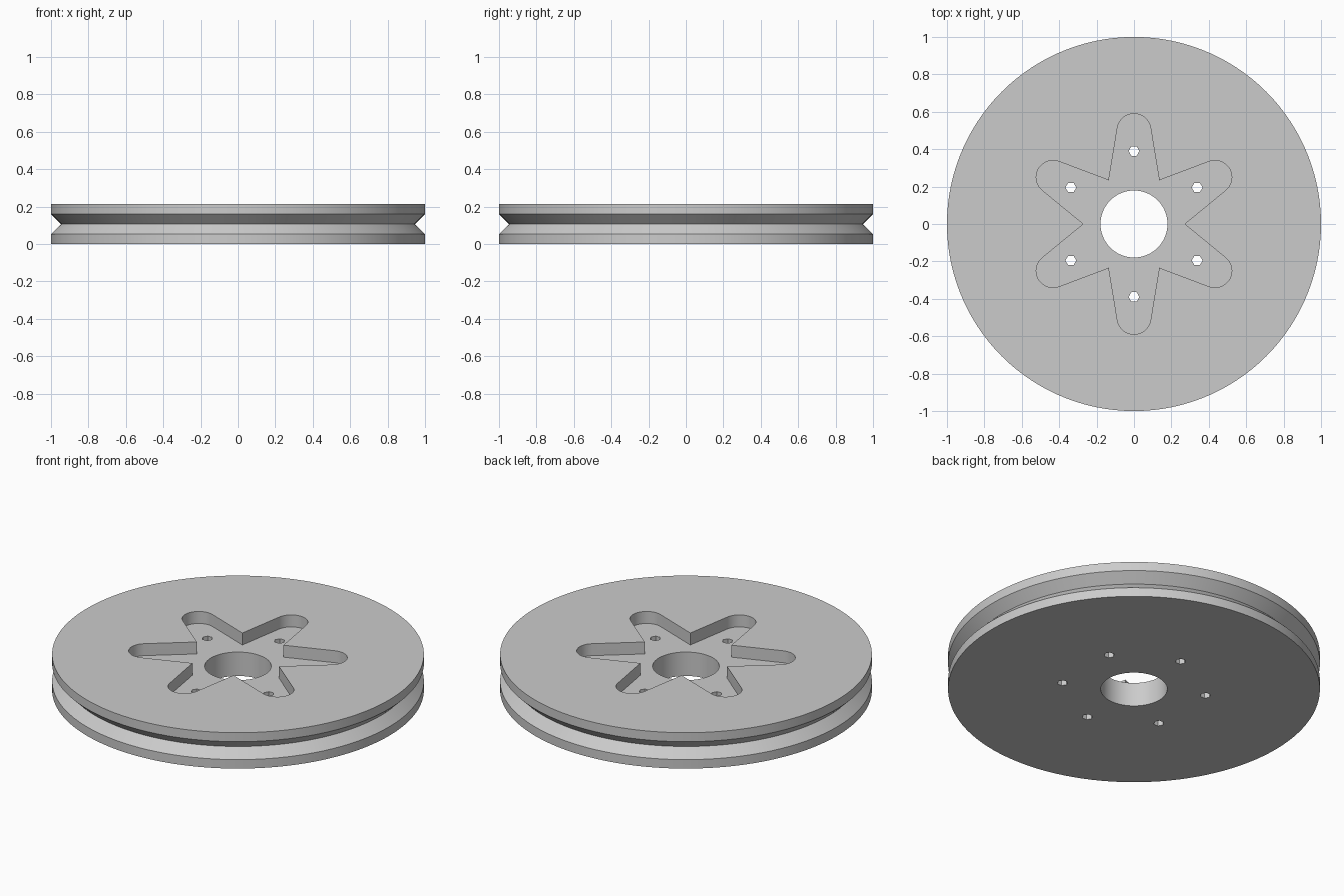
import bpy, bmesh, math
from math import sin, cos, pi, radians
from mathutils import Vector

if "Cube" in bpy.data.objects:
    bpy.data.objects.remove(bpy.data.objects["Cube"])

HEIGHT = 0.213
FLOOR = HEIGHT * 2 / 3          # floor of the star pocket
GROOVE = HEIGHT / 4             # depth and half width of the rim groove
ARMS = 6

grey = bpy.data.materials.new("plain_grey")
grey.use_nodes = True
grey.diffuse_color = (0.6, 0.6, 0.6, 1)
grey.node_tree.nodes["Principled BSDF"].inputs["Base Color"].default_value = grey.diffuse_color


def finish(name, bm):
    bmesh.ops.recalc_face_normals(bm, faces=bm.faces)
    mesh = bpy.data.meshes.new(name)
    bm.to_mesh(mesh)
    bm.free()
    mesh.materials.append(grey)
    obj = bpy.data.objects.new(name, mesh)
    bpy.context.collection.objects.link(obj)
    return obj


def prism(name, outline, z0, z1):
    bm = bmesh.new()
    base = bm.faces.new([bm.verts.new((x, y, z0)) for x, y in outline])
    top = bmesh.ops.extrude_face_region(bm, geom=[base])["geom"]
    verts = [v for v in top if isinstance(v, bmesh.types.BMVert)]
    bmesh.ops.translate(bm, verts=verts, vec=(0, 0, z1 - z0))
    return finish(name, bm)


def circle(radius, sides, cx=0, cy=0):
    return [(cx + radius * cos(2 * pi * i / sides), cy + radius * sin(2 * pi * i / sides))
            for i in range(sides)]


def lathe(name, profile, sides):
    # closed ring swept round z
    bm = bmesh.new()
    rings = [[bm.verts.new((r * x, r * y, z)) for r, z in profile] for x, y in circle(1, sides)]
    n = len(profile)
    for i, a in enumerate(rings):
        b = rings[(i + 1) % sides]
        for j in range(n):
            k = (j + 1) % n
            bm.faces.new((a[j], b[j], b[k], a[k]))
    return finish(name, bm)


def star_outline(inner=0.27, centre=0.5, tip=0.09, steps=16):
    # tapered arms with round tips, tangent to the arm sides
    corner = Vector((inner * cos(pi / 3), inner * sin(pi / 3)))
    to_corner = corner - Vector((0, centre))
    start = math.atan2(to_corner.y, to_corner.x) + math.acos(tip / to_corner.length)
    arm = [corner] + [
        Vector((tip * cos(a), centre + tip * sin(a)))
        for a in (start + (pi - 2 * start) * i / steps for i in range(steps + 1))]
    points = []
    for n in range(ARMS):
        c, s = cos(2 * pi * n / ARMS), sin(2 * pi * n / ARMS)
        points += [(p.x * c - p.y * s, p.x * s + p.y * c) for p in arm]
    return points


# Grooved wheel with its centre bore
profile = [(0.179, 0), (1, 0), (1, GROOVE), (1 - GROOVE, HEIGHT / 2),
           (1, HEIGHT - GROOVE), (1, HEIGHT), (0.179, HEIGHT)]
wheel = lathe("pulley_wheel", profile, 120)

# Star pocket and bolt holes
cutters = [prism("star_pocket_cutter", star_outline(), FLOOR, HEIGHT + 0.1)]
for n in range(ARMS):
    angle = radians(90) + 2 * pi * n / ARMS
    hole = circle(0.029, 6, 0.39 * cos(angle), 0.39 * sin(angle))
    cutters.append(prism("bolt_hole_cutter", hole, -0.1, HEIGHT + 0.1))

bpy.context.view_layer.objects.active = wheel
wheel.select_set(True)
for cutter in cutters:
    cutter.hide_render = True
    mod = wheel.modifiers.new(cutter.name, "BOOLEAN")
    mod.operation = "DIFFERENCE"
    mod.solver = "EXACT"
    mod.object = cutter
    bpy.ops.object.modifier_apply(modifier=mod.name)
    bpy.data.objects.remove(cutter)

bpy.ops.object.shade_smooth_by_angle(angle=radians(20))
